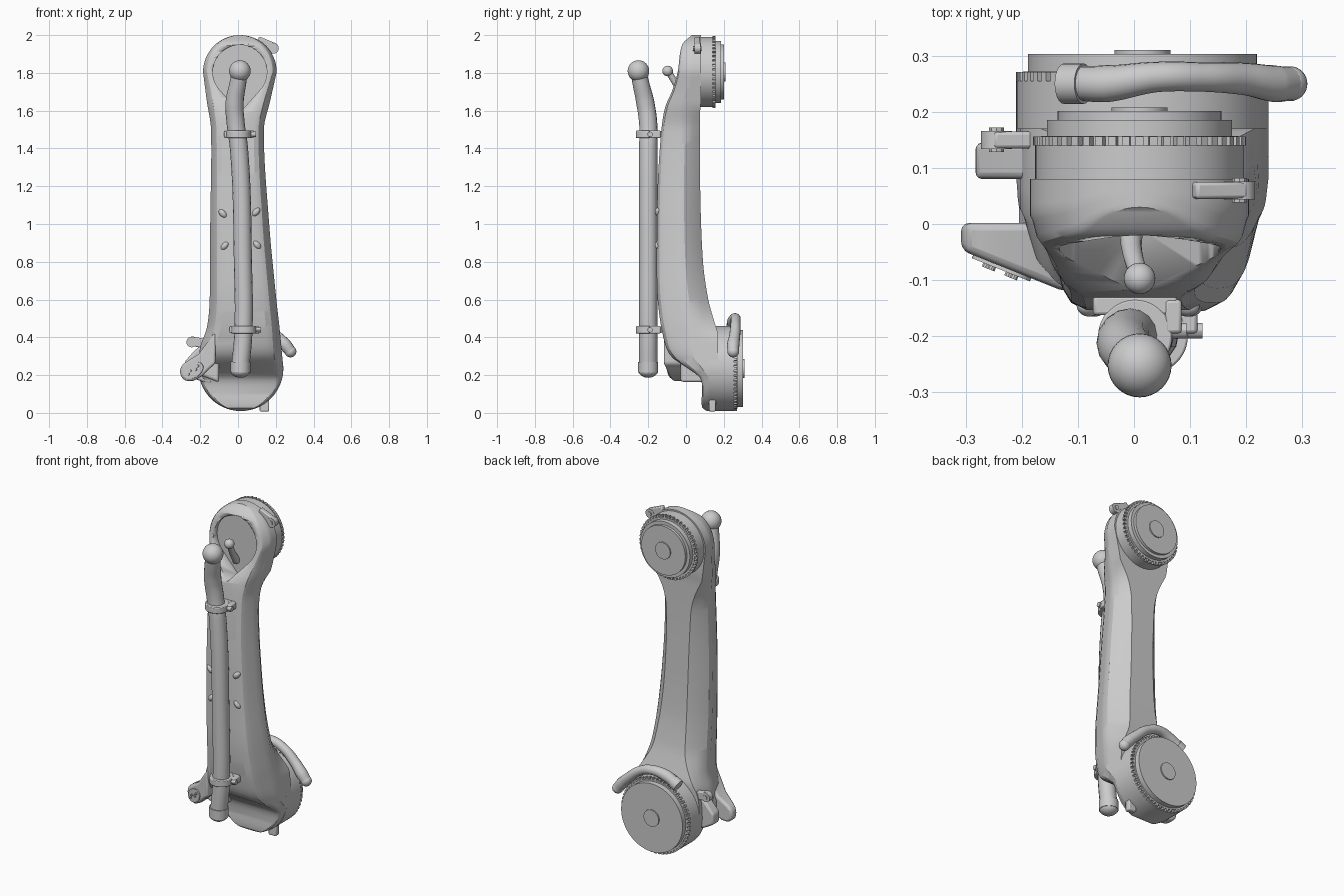
import bpy, bmesh, math
from mathutils import Vector, Matrix

if "Cube" in bpy.data.objects:
    bpy.data.objects.remove(bpy.data.objects["Cube"], do_unlink=True)

grey = bpy.data.materials.new("cast_grey")
grey.use_nodes = True
grey.diffuse_color = (0.6, 0.6, 0.6, 1)
grey.node_tree.nodes["Principled BSDF"].inputs["Base Color"].default_value = grey.diffuse_color


def finish(ob, name, angle=30):
    ob.name = name
    ob.data.materials.clear()
    ob.data.materials.append(grey)
    bpy.ops.object.select_all(action='DESELECT')
    ob.select_set(True)
    bpy.context.view_layer.objects.active = ob
    bpy.ops.object.shade_smooth_by_angle(angle=math.radians(angle))
    return ob


def from_bmesh(bm, name, angle=30):
    bmesh.ops.recalc_face_normals(bm, faces=bm.faces)
    me = bpy.data.meshes.new(name)
    bm.to_mesh(me)
    bm.free()
    ob = bpy.data.objects.new(name, me)
    bpy.context.collection.objects.link(ob)
    return finish(ob, name, angle)


def bevel(ob, width, segments=2):
    m = ob.modifiers.new("Bevel", 'BEVEL')
    m.width, m.segments, m.limit_method = width, segments, 'ANGLE'
    return ob


def rod(name, a, b, r, sides=48):
    a, b = Vector(a), Vector(b)
    bpy.ops.mesh.primitive_cylinder_add(vertices=sides, radius=r, depth=(b - a).length, location=(a + b) / 2)
    ob = bpy.context.object
    ob.rotation_euler = (b - a).to_track_quat('Z', 'Y').to_euler()
    return finish(ob, name)


def ball(name, loc, r):
    bpy.ops.mesh.primitive_uv_sphere_add(segments=32, ring_count=16, radius=r, location=loc)
    return finish(bpy.context.object, name, 60)


def box(name, loc, size, tilt=0, rounding=0.006):
    bpy.ops.mesh.primitive_cube_add(size=1, location=loc, rotation=(0, tilt, 0))
    ob = bpy.context.object
    ob.scale = size
    bpy.ops.object.transform_apply(location=False, rotation=False, scale=True)
    return bevel(finish(ob, name), rounding)


def tube(name, points, radii):
    cu = bpy.data.curves.new(name, 'CURVE')
    cu.dimensions, cu.bevel_depth, cu.bevel_resolution = '3D', 1, 6
    cu.use_fill_caps = True
    sp = cu.splines.new('BEZIER')
    sp.bezier_points.add(len(points) - 1)
    for p, co, r in zip(sp.bezier_points, points, radii):
        p.co, p.radius = co, r
        p.handle_left_type = p.handle_right_type = 'AUTO'
    ob = bpy.data.objects.new(name, cu)
    bpy.context.collection.objects.link(ob)
    bpy.ops.object.select_all(action='DESELECT')
    ob.select_set(True)
    bpy.context.view_layer.objects.active = ob
    bpy.ops.object.convert(target='MESH')
    return finish(bpy.context.object, name, 40)


def prism(name, outline, front_y, back_y):
    """Extrude an x-z outline; front_y gives the front depth for each x."""
    bm = bmesh.new()
    a = [bm.verts.new((x, front_y(x), z)) for x, z in outline]
    b = [bm.verts.new((x, back_y, z)) for x, z in outline]
    bm.faces.new(a)
    bm.faces.new(b)
    for i in range(len(a)):
        bm.faces.new((a[i - 1], a[i], b[i], b[i - 1]))
    return from_bmesh(bm, name)


def sample(table, z):
    """Smooth interpolation through (z, value) pairs."""
    if z <= table[0][0]:
        return table[0][1]
    for i in range(len(table) - 1):
        (z0, a), (z1, b) = table[i], table[i + 1]
        if z <= z1:
            lo, hi = table[max(i - 1, 0)], table[min(i + 2, len(table) - 1)]
            h, t = z1 - z0, (z - z0) / (z1 - z0)
            m0, m1 = (b - lo[1]) / (z1 - lo[0]) * h, (hi[1] - a) / (hi[0] - z0) * h
            return ((2*t**3 - 3*t*t + 1) * a + (t**3 - 2*t*t + t) * m0
                    + (3*t*t - 2*t**3) * b + (t**3 - t*t) * m1)
    return table[-1][1]


# Main arm: lofted sections between the two round joints
LOW, LOW_R = Vector((0.015, 0, 0.235)), 0.225
TOP, TOP_R = Vector((0.01, 0, 1.805)), 0.195
left = [(.235, -.21), (.35, -.2), (.45, -.165), (.6, -.15), (1, -.147), (1.5, -.143), (1.65, -.165), (1.805, -.185)]
right = [(.235, .24), (.45, .22), (.6, .203), (1, .165), (1.5, .137), (1.65, .17), (1.805, .205)]
front = [(.01, .11), (.03, .085), (.18, .078), (.235, .01), (.3, -.08), (.4, -.12), (.6, -.15), (.8, -.155),
         (1.2, -.15), (1.5, -.13), (1.62, -.11), (1.7, -.075), (1.8, -.045), (1.95, -.02), (2, .03)]
back = [(.42, .17), (.5, .145), (.6, .118), (.8, .09), (1.2, .075), (1.6, .075), (1.65, .08)]
back_width = [(.4, 1), (.6, .58), (1.4, .58), (1.62, 1)]
squareness = [(.18, .6), (.32, 0), (1.6, 0), (1.8, .45)]


def limits(z):
    for c, r, side in ((LOW, LOW_R, -1), (TOP, TOP_R, 1)):
        if (z - c.z) * side > 0:
            w = math.sqrt(max(r * r - (z - c.z) ** 2, 1e-6))
            return c.x - w, c.x + w
    return sample(left, z), sample(right, z)


steps = 16
levels = [LOW.z - LOW_R * math.cos(i / steps * math.pi / 2) for i in range(steps)]
levels += [LOW.z + (TOP.z - LOW.z) * i / 60 for i in range(61)]
levels += [TOP.z + TOP_R * math.sin(i / steps * math.pi / 2) for i in range(1, steps + 1)]
bm = bmesh.new()
rings = []
for z in levels:
    xl, xr = limits(z)
    cx, w = (xl + xr) / 2, (xr - xl) / 2
    yf, yb = sample(front, z), sample(back, z)
    bw, sq = sample(back_width, z), sample(squareness, z)
    half = [(u + (1 - u) * sq, v) for u, v in ((.64, 0), (.8, .06), (.89, .17), (.96, .4), (1, .47))]
    half += [(1, .62), (.4 + .6 * bw + .2 * (1 - bw), .82), (bw, 1)]
    section = half + [(-u, v) for u, v in reversed(half)]
    rings.append([bm.verts.new((cx + u * w, yf + v * (yb - yf), z)) for u, v in section])
for a, b in zip(rings, rings[1:]):
    for i in range(len(a)):
        j = (i + 1) % len(a)
        bm.faces.new((a[i], a[j], b[j], b[i]))
bm.faces.new(rings[0])
bm.faces.new(rings[-1])
arm = from_bmesh(bm, "arm_body", 28)

# Teardrop pocket in the front of the upper joint
drop = [(.01, 1.59)]
for i in range(49):
    a = math.radians(-43 + 266 * i / 48)
    drop.append((.01 + .143 * math.cos(a), 1.805 + .143 * math.sin(a)))
cutter = prism("pocket_cutter", drop, lambda x: -.4, -.008)
cutter.hide_render = True
cutter.hide_set(True)
cut = arm.modifiers.new("Pocket", 'BOOLEAN')
cut.operation, cut.object, cut.solver = 'DIFFERENCE', cutter, 'EXACT'


# Joint flanges: stepped discs, bolt ring and hub
def joint(name, c, discs, tooth_y, tooth_r, count):
    for i, (y0, y1, r) in enumerate(discs):
        rod(f"{name}_flange_{i + 1}", (c.x, y0, c.z), (c.x, y1, c.z), r, 96)
    y = discs[-1][1]
    rod(f"{name}_hub", (c.x, y - .01, c.z), (c.x, y + .007, c.z), .05)
    bm = bmesh.new()
    for i in range(count):
        turn = Matrix.Rotation(2 * math.pi * i / count, 4, 'Y')
        place = Matrix.Translation((c.x, tooth_y, c.z)) @ turn @ Matrix.Translation((tooth_r, 0, 0))
        bmesh.ops.create_cube(bm, size=1, matrix=place @ Matrix.Diagonal((.022, .016, .014, 1)))
    from_bmesh(bm, f"{name}_bolt_ring")


joint("upper_joint", TOP, [(.03, .14, .186), (.14, .157, .176), (.157, .185, .165), (.185, .201, .146)], .148, .179, 48)
joint("lower_joint", LOW, [(.12, .255, .225), (.255, .272, .213), (.272, .303, .204)], .263, .214, 56)

# Front pipe with rounded ends and clamps
pipe = [(.012, -.2, .24), (.028, -.2, .42), (.026, -.2, .8), (.005, -.2, 1.4), (-.012, -.2, 1.53),
        (-.018, -.215, 1.64), (.0, -.24, 1.75), (.01, -.252, 1.81)]
tube("pipe", pipe, [.048] * 6 + [.044, .042])
ball("pipe_top_ball", pipe[-1], .057)
rod("pipe_end_collar", (.012, -.2, .215), (.013, -.2, .27), .053)
ball("pipe_end_cap", (.012, -.2, .225), .052).scale.z = .75
for name, x, z in (("upper", .002, 1.475), ("lower", .03, .44)):
    bevel(rod(f"{name}_clamp_ring", (x, -.2, z - .019), (x, -.2, z + .019), .066), .004)
    box(f"{name}_clamp_foot", (x, -.145, z), (.15, .035, .036))
    box(f"{name}_clamp_lug", (x + .068, -.165, z), (.03, .06, .04))
    rod(f"{name}_clamp_screw", (x + .05, -.19, z), (x + .092, -.19, z), .014, 12)

# Small stick in the pocket
tube("pocket_stick", [(-.005, -.005, 1.67), (-.004, -.045, 1.73), (.01, -.095, 1.81)], [.022, .018, .016])
ball("pocket_stick_ball", (.01, -.097, 1.81), .028)

# Four angled studs on the front face
for i, (x, z, turn) in enumerate(((-.08, 1.055, -.7), (.095, 1.063, .7), (-.07, .885, .7), (.1, .89, -.7))):
    stud = ball(f"front_stud_{i + 1}", (x, -.145, z), .025)
    stud.scale, stud.rotation_euler = (.7, .8, 1.1), (0, turn, 0)


# Side ear with a slanted front, its oval plate and the lug behind
def ear_front(x):
    return -.05 - .4 * (x + .3)


ear = [(-.12, .43), (-.165, .37), (-.21, .31), (-.275, .27), (-.3, .25), (-.308, .22), (-.3, .187), (-.275, .168),
       (-.235, .17), (-.19, .195), (-.15, .235), (-.12, .26)]
bevel(prism("side_ear", ear, ear_front, .002), .014, 3)
bpy.ops.mesh.primitive_cylinder_add(vertices=40, radius=1, depth=.012, location=(-.235, ear_front(-.235), .225))
plate = finish(bpy.context.object, "ear_plate")
plate.scale, plate.rotation_euler = (.06, .038, 1), (math.pi / 2, -.5, -.38)
for i in range(4):
    x, z = -.26 + .04 * (i % 2) + .01 * (i // 2), .205 + .025 * (i % 2) + .018 * (i // 2)
    rod(f"ear_screw_{i + 1}", (x, ear_front(x), z), (x - .005, ear_front(x) - .012, z), .007, 10)
web = [(-.1, .44), (-.17, .36), (-.205, .28), (-.2, .2), (-.1, .16)]
bevel(prism("ear_web", web, lambda x: -.03, .16), .015, 3)
lug = [(-.14, .4), (-.23, .33), (-.283, .27), (-.28, .21), (-.23, .18), (-.14, .15)]
bevel(prism("rear_lug", lug, lambda x: .08, .145), .012, 3)


# Pinch bolts at the joints
def pinch(name, x, y, z, tilt, toward):
    box(f"{name}_tab", (x + toward * .04, y, z - toward * tilt * .04 + .005), (.1, .03, .05), tilt)
    rod(f"{name}_boss", (x, y - .016, z), (x, y + .016, z), .028, 20)
    rod(f"{name}_screw", (x, y - .022, z), (x, y + .022, z), .013, 8)


pinch("upper_pinch", .188, .06, 1.93, .4, -1)
pinch("lower_pinch", -.245, .15, .375, .2, 1)
box("bottom_tab", (.14, .14, .04), (.05, .035, .065))

# Locking lever wrapped over the lower joint
lever = [(-.115, .252, .45), (-.05, .25, .482), (.04, .262, .5), (.12, .262, .475), (.2, .258, .41),
         (.25, .25, .36), (.278, .25, .325)]
tube("lever", lever, [.03, .033, .027, .026, .029, .033, .03])
ball("lever_tip", lever[-1], .031)
rod("lever_pivot", (-.125, .25, .445), (-.09, .25, .463), .036, 24)
